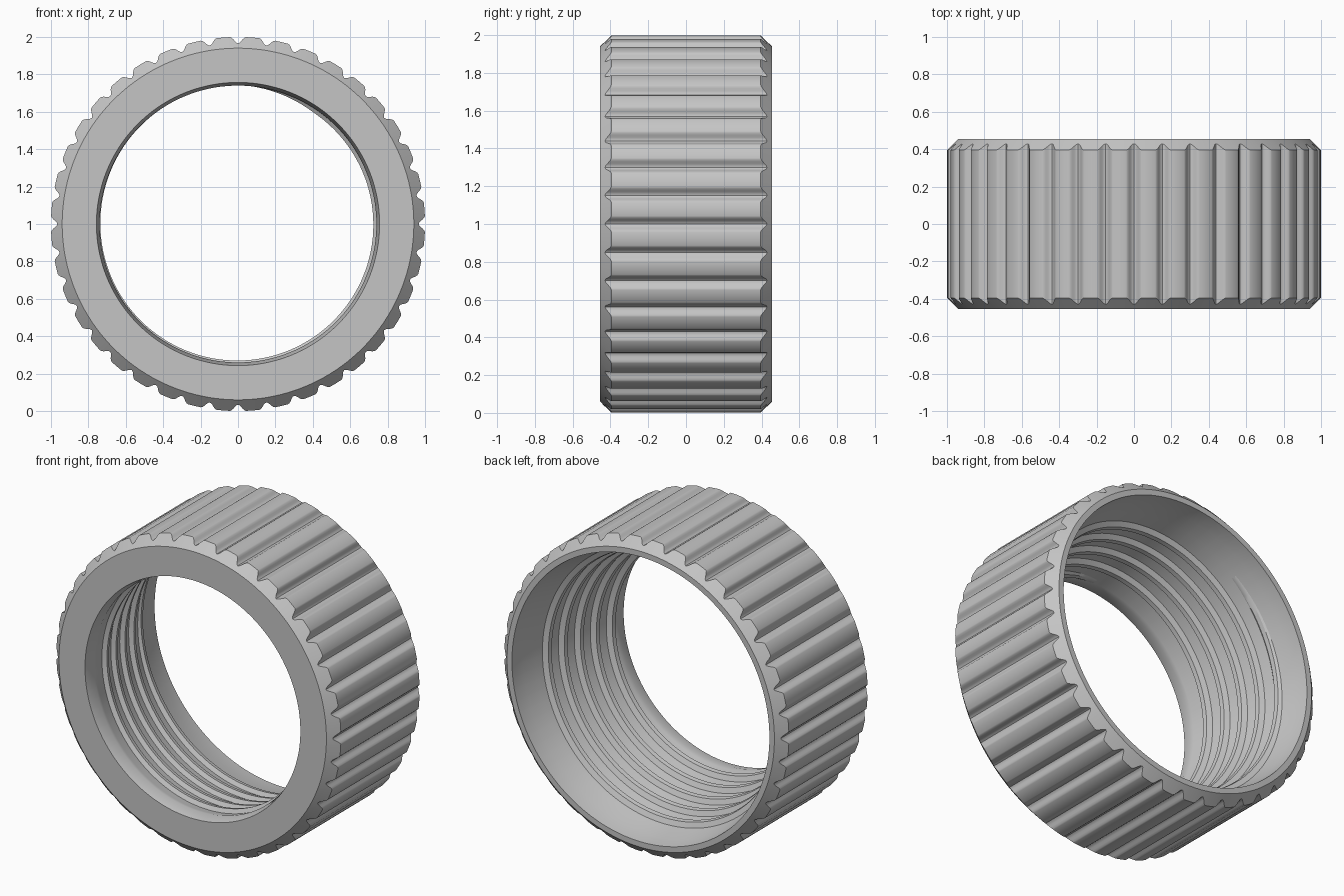
import bpy, bmesh, math

cube = bpy.data.objects.get("Cube")
if cube:
    bpy.data.objects.remove(cube, do_unlink=True)

# One plain grey plastic
grey = bpy.data.materials.new("grey_plastic")
grey.use_nodes = True
colour = (0.56, 0.56, 0.56, 1)
grey.diffuse_color = colour
bsdf = grey.node_tree.nodes["Principled BSDF"]
bsdf.inputs["Base Color"].default_value = colour
bsdf.inputs["Roughness"].default_value = 0.6

HALF = 0.455        # half the ring's depth
FACE_R = 0.94       # outer radius of both end faces
GROOVES = 40
GROOVE_DEPTH = 0.034
GROOVE_HALF = 0.043  # half the groove's width, in radians


def point(r, a, y):
    return (r * math.sin(a), y, 1 + r * math.cos(a))


def finish(bm, name, angle):
    bmesh.ops.recalc_face_normals(bm, faces=bm.faces)
    mesh = bpy.data.meshes.new(name)
    bm.to_mesh(mesh)
    bm.free()
    mesh.materials.append(grey)
    obj = bpy.data.objects.new(name, mesh)
    bpy.context.collection.objects.link(obj)
    bpy.ops.object.select_all(action='DESELECT')
    obj.select_set(True)
    bpy.context.view_layer.objects.active = obj
    bpy.ops.object.shade_smooth_by_angle(angle=math.radians(angle))
    return obj


# Angles around the ring with the grip radius at each: rounded grooves, plain lands
period = 2 * math.pi / GROOVES
steps = 10
outline = []
for g in range(GROOVES):
    for i in range(steps + 1):
        t = 2 * i / steps - 1
        dip = GROOVE_DEPTH * (1 + math.cos(math.pi * t)) / 2
        outline.append((g * period + t * GROOVE_HALF, 1 - dip))
    outline.append(((g + 0.5) * period, 1))

# Bore profile (radius, y) from the front lip to the wide back mouth
bore = [(0.757, -HALF), (0.74, -0.385), (0.745, -0.36), (0.87, 0.27),
        (0.895, 0.36), (0.905, HALF)]


def bore_radius(y):
    for (r0, y0), (r1, y1) in zip(bore, bore[1:]):
        if y <= y1:
            return r0 + (r1 - r0) * (y - y0) / (y1 - y0)
    return bore[-1][0]


# Ring body: grip with bevelled ends, then the bore, lofted as closed loops
bm = bmesh.new()


def ring(place):
    return [bm.verts.new(point(*place(a, r))) for a, r in outline]


loops = [
    ring(lambda a, r: (FACE_R, a, -HALF)),
    ring(lambda a, r: (r, a, -HALF + r - FACE_R)),
    ring(lambda a, r: (r, a, HALF - r + FACE_R)),
    ring(lambda a, r: (FACE_R, a, HALF)),
]
for br, by in reversed(bore):
    loops.append(ring(lambda a, r: (br, a, by)))
count = len(outline)
for k, loop in enumerate(loops):
    following = loops[(k + 1) % len(loops)]
    for i in range(count):
        j = (i + 1) % count
        bm.faces.new((loop[i], loop[j], following[j], following[i]))
finish(bm, "grip_ring", 30)

# Internal thread: a tapered helix that fades into the bore at both ends
PITCH, TURNS, SEGMENTS = 0.125, 4.9, 128
START = -0.345
THREAD_HEIGHT = 0.028
section = [(-0.032, -0.25), (-0.013, 1), (0.013, 1), (0.032, -0.25)]
bm = bmesh.new()
total = int(TURNS * SEGMENTS)
previous = first = None
for s in range(total + 1):
    turn = s / SEGMENTS
    fade = min(1, turn / 0.1 + 0.05, (TURNS - turn) / 0.25)
    current = []
    for dy, height in section:
        y = START + PITCH * turn + dy
        rise = height * THREAD_HEIGHT * (fade if height > 0 else 1)
        current.append(bm.verts.new(
            point(bore_radius(y) - rise, turn * 2 * math.pi, y)))
    if previous:
        for i in range(4):
            j = (i + 1) % 4
            bm.faces.new((previous[i], previous[j], current[j], current[i]))
    else:
        first = current
    previous = current
bm.faces.new(first)
bm.faces.new(previous)
finish(bm, "inner_thread", 30)
